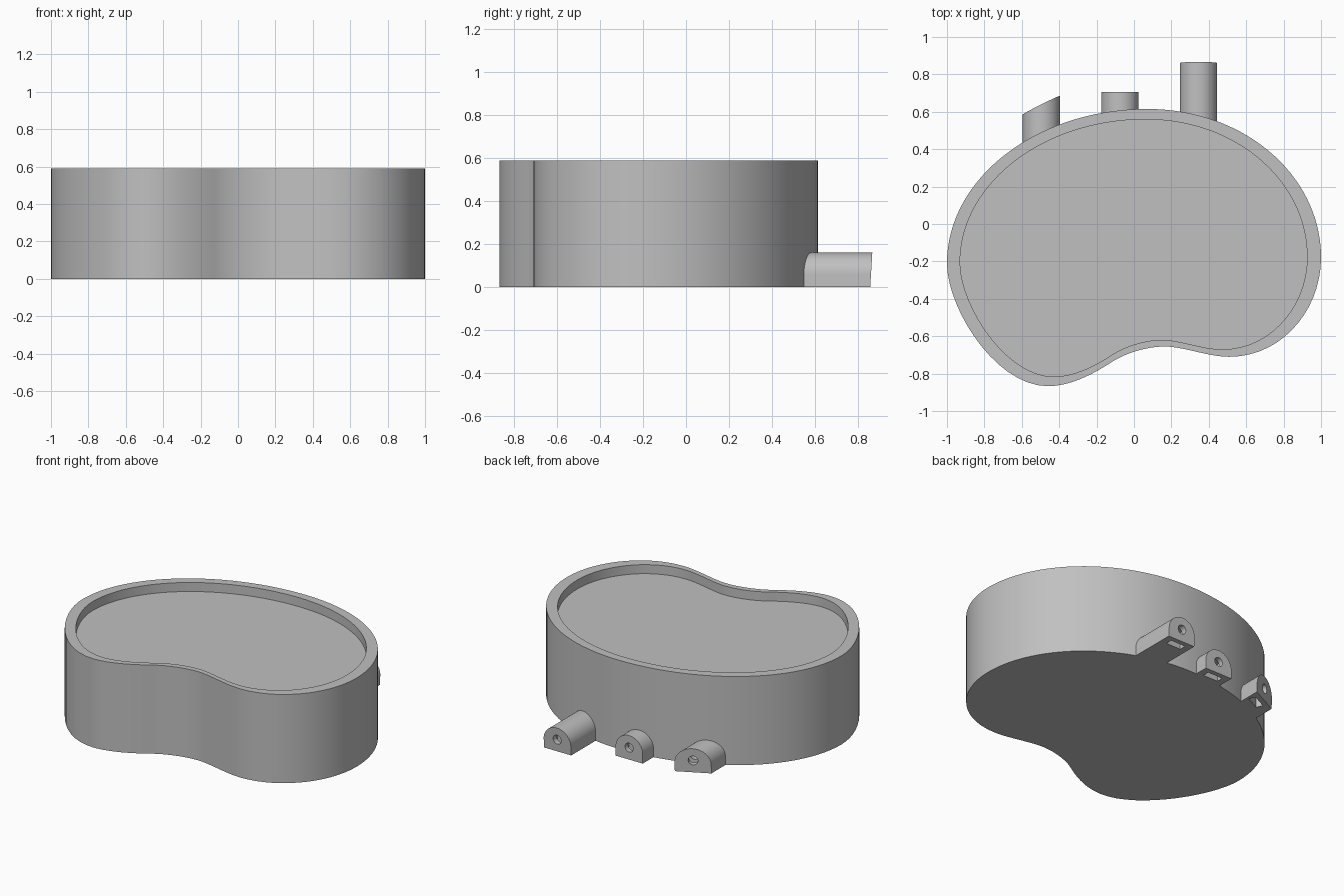
import bpy, bmesh, math
from mathutils import Vector, Matrix
from mathutils.geometry import interpolate_bezier

old = bpy.data.objects.get("Cube")
if old:
    bpy.data.objects.remove(old, do_unlink=True)

grey = bpy.data.materials.new("plain grey")
grey.use_nodes = True
colour = (0.53, 0.53, 0.53, 1)
grey.diffuse_color = colour
grey.node_tree.nodes["Principled BSDF"].inputs["Base Color"].default_value = colour


def make_object(name, bm):
    bmesh.ops.recalc_face_normals(bm, faces=bm.faces)
    mesh = bpy.data.meshes.new(name)
    bm.to_mesh(mesh)
    bm.free()
    mesh.materials.append(grey)
    obj = bpy.data.objects.new(name, mesh)
    bpy.context.collection.objects.link(obj)
    return obj


def smooth(obj):
    bpy.ops.object.select_all(action='DESELECT')
    obj.select_set(True)
    bpy.context.view_layer.objects.active = obj
    bpy.ops.object.shade_smooth_by_angle(angle=math.radians(30))


# Kidney outline: knots as (point, handle in, handle out), clockwise from the left
KNOTS = [
    ((-1, -.21), (-1, -.45), (-1, .245)),
    ((.07, .615), (-.52, .615), (.59, .615)),
    ((1, -.18), (1, .26), (1, -.46)),
    ((.51, -.71), (.79, -.71), (.40, -.71)),
    ((.165, -.655), (.26, -.655), (.07, -.655)),
    ((-.13, -.745), (-.05, -.69), (-.2, -.79)),
    ((-.46, -.867), (-.33, -.867), (-.74, -.867)),
]
outline = []
for i, (p, _, h_out) in enumerate(KNOTS):
    q, h_in, _ = KNOTS[(i + 1) % len(KNOTS)]
    steps = 32 if i < 2 else 16
    outline += interpolate_bezier(Vector(p), Vector(h_out), Vector(h_in), Vector(q), steps)[:-1]

# Basin: solid block with a shallow recess inside the rim
HEIGHT, RECESS = .59, .06
centre = Vector((-.03, -.16))
inner = [centre + (p - centre) * .928 for p in outline]
bm = bmesh.new()
rings = [[bm.verts.new((p.x, p.y, z)) for p in loop] for loop, z in
         ((outline, 0), (outline, HEIGHT), (inner, HEIGHT), (inner, HEIGHT - RECESS))]
for low, high in zip(rings, rings[1:]):
    for i in range(len(low)):
        bm.faces.new((low[i - 1], low[i], high[i], high[i - 1]))
bm.faces.new(rings[0])
bm.faces.new(rings[-1])
smooth(make_object("basin", bm))


# Arched mounting lugs with a bolt hole and a nut slot underneath
def lug(name, x, start, end, slope, tilt):
    half, spring = .1, .06
    arch = [(-half, 0)]
    for i in range(25):
        a = math.pi * (1 - i / 24)
        arch.append((half * math.cos(a), spring + half * math.sin(a)))
    arch.append((half, 0))
    bm = bmesh.new()
    back = [bm.verts.new((x + u, start, z)) for u, z in arch]
    tip = [bm.verts.new((x + u, end + slope * u + tilt * z, z)) for u, z in arch]
    for i in range(len(arch)):
        bm.faces.new((back[i - 1], back[i], tip[i], tip[i - 1]))
    bm.faces.new(back)
    bm.faces.new(tip)
    obj = make_object(name, bm)

    # Cutters turned to face the end of the lug
    turn = Matrix.Translation((x, end, 0)) @ Matrix.Rotation(math.atan(slope), 4, 'Z')
    hole = bmesh.new()
    bmesh.ops.create_cone(hole, cap_ends=True, segments=24, radius1=.03, radius2=.03, depth=.24,
                          matrix=turn @ Matrix.Translation((0, 0, .08)) @ Matrix.Rotation(math.pi / 2, 4, 'X'))
    slot = bmesh.new()
    bmesh.ops.create_cube(slot, size=1, matrix=turn @ Matrix.Translation((0, -.055, .04))
                          @ Matrix.Diagonal((.11, .045, .15, 1)))
    for kind, cut in (("hole", hole), ("slot", slot)):
        cutter = make_object(f"{name}_{kind}_cutter", cut)
        cutter.hide_render = True
        cutter.hide_set(True)
        mod = obj.modifiers.new(kind, 'BOOLEAN')
        mod.operation, mod.solver, mod.object = 'DIFFERENCE', 'EXACT', cutter
    # Bake the cuts, then remove the cutters
    bpy.context.view_layer.update()
    cut_mesh = bpy.data.meshes.new_from_object(obj.evaluated_get(bpy.context.evaluated_depsgraph_get()))
    cutters = [m.object for m in obj.modifiers]
    obj.modifiers.clear()
    obj.data = cut_mesh
    for cutter in cutters:
        bpy.data.objects.remove(cutter, do_unlink=True)
    smooth(obj)


lug("right_lug", -.495, .40, .632, .5, .05)
lug("middle_lug", -.075, .55, .705, 0, 0)
lug("left_lug", .345, .50, .857, 0, .06)
